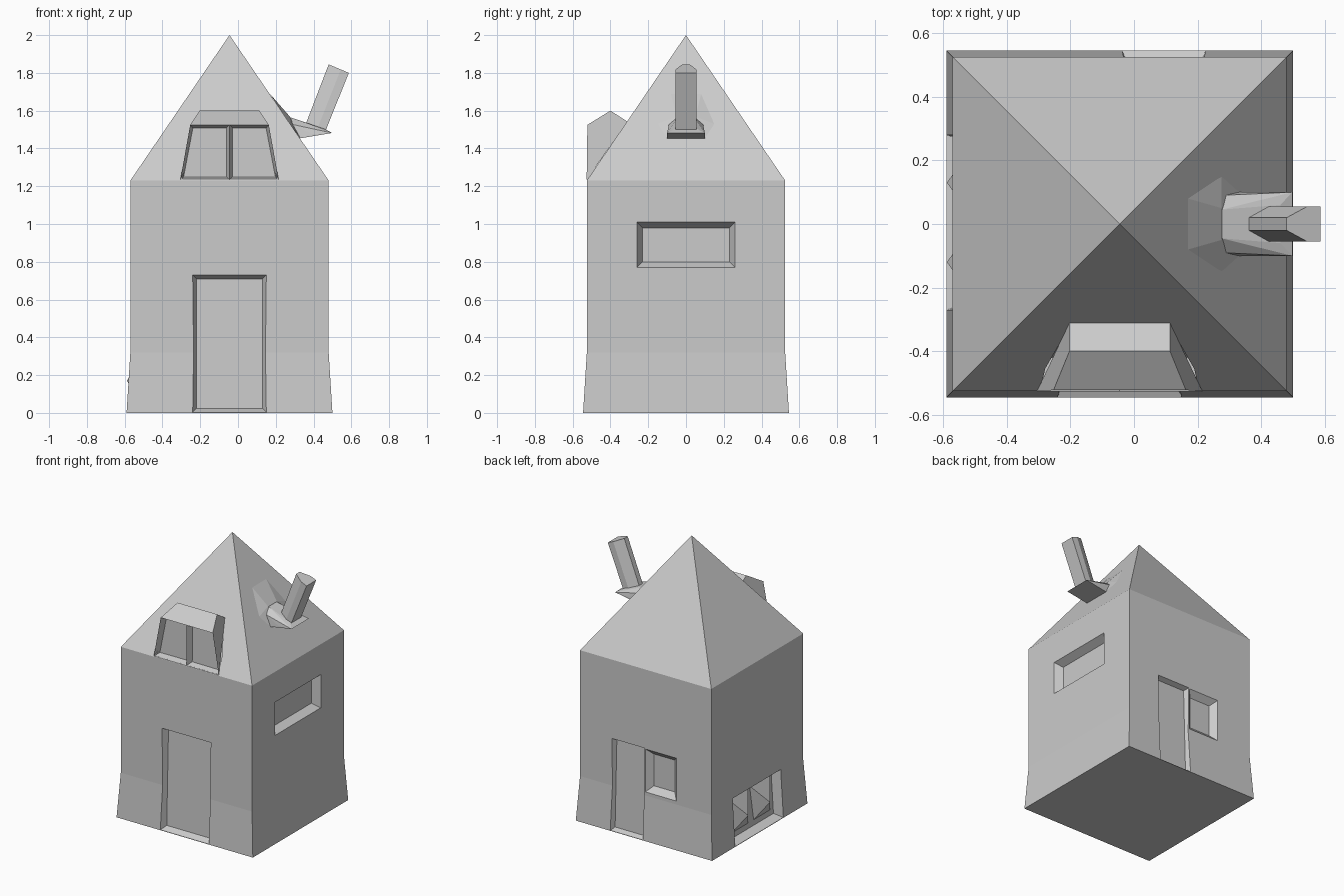
import bpy, bmesh
from mathutils import Vector

if "Cube" in bpy.data.objects:
    bpy.data.objects.remove(bpy.data.objects["Cube"])

CX = -0.045          # house axis
EAVE, APEX = 1.23, 2.0


def to_object(name, bm):
    bmesh.ops.recalc_face_normals(bm, faces=bm.faces)
    me = bpy.data.meshes.new(name)
    bm.to_mesh(me)
    bm.free()
    ob = bpy.data.objects.new(name, me)
    bpy.context.collection.objects.link(ob)
    return ob


def hull(name, pts):
    bm = bmesh.new()
    vs = [bm.verts.new(p) for p in pts]
    r = bmesh.ops.convex_hull(bm, input=vs)
    junk = {v for v in r["geom_interior"] + r["geom_unused"]
            if isinstance(v, bmesh.types.BMVert)}
    bmesh.ops.delete(bm, geom=list(junk), context='VERTS')
    return to_object(name, bm)


def mirror_y(pts):
    return [(x, s * y, z) for x, y, z in pts for s in (-1, 1)]


def cut(target, cutter):
    cutter.hide_render = True
    m = target.modifiers.new("cut", 'BOOLEAN')
    m.object, m.operation, m.solver = cutter, 'DIFFERENCE', 'EXACT'
    bpy.context.view_layer.objects.active = target
    bpy.ops.object.modifier_apply(modifier=m.name)
    bpy.data.objects.remove(cutter)


def half(z):
    return 0.525 + 0.02 * max(0, 1 - z / 0.32)


def on_wall(side, u, z, zs, d):
    # point at depth d behind the wall surface taken at height zs
    h = half(zs) - d
    return Vector({'front': (u, -h, z), 'back': (u, h, z),
                   'right': (CX + h, u, z), 'left': (CX - h, u, z)}[side])


def recess(body, side, u0, u1, z0, z1, b, d):
    pts = []
    for u, su in ((u0, 1), (u1, -1)):
        for z, sz in ((z0, 1), (z1, -1)):
            outer = on_wall(side, u, z, z, 0)
            inner = on_wall(side, u + su * b, z + sz * b, z, d)
            pts += [inner, outer + 0.5 * (outer - inner)]
    cut(body, hull("cutter", pts))


# walls flaring at the foot, with pyramid roof
bm = bmesh.new()
rings = []
for z in (0, 0.32, EAVE):
    h = half(z)
    rings.append([bm.verts.new((CX + sx * h, sy * h, z))
                  for sx, sy in ((-1, -1), (1, -1), (1, 1), (-1, 1))])
tip = bm.verts.new((CX, 0, APEX))
bm.faces.new(rings[0][::-1])
for i in range(4):
    j = (i + 1) % 4
    for a, b in zip(rings, rings[1:]):
        bm.faces.new((a[i], a[j], b[j], b[i]))
    bm.faces.new((rings[2][i], rings[2][j], tip))
house = to_object("house_body", bm)

# doors and windows
recess(house, 'front', -0.24, 0.15, 0.003, 0.73, 0.02, 0.045)
recess(house, 'right', -0.26, 0.26, 0.77, 1.01, 0.03, 0.055)
recess(house, 'back', -0.037, 0.225, 0.003, 0.66, 0.015, 0.035)
recess(house, 'back', -0.29, -0.043, 0.345, 0.655, 0.04, 0.04)
recess(house, 'left', -0.27, 0.28, 0.003, 0.345, 0.02, 0.065)

# pyramid panels in the low side window
for i, yc in enumerate((-0.12, 0.13)):
    base = [(-0.5, yc + a, z) for a in (-0.125, 0.125) for z in (0.025, 0.32)]
    hull(f"window_pyramid_{i}", base + [(-0.588, yc, 0.17)])

# dormer outline: half width, y, z
prof = [(0.26, -0.526, 1.235), (0.208, -0.522, 1.525),
        (0.158, -0.40, 1.60), (0.158, -0.31, 1.542)]
cutter_pts = [(CX + s * (w - 0.006), y, z) for w, y, z in prof[1:] for s in (-1, 1)]
cutter_pts += [(CX + s * 0.25, y, 1.237) for y in (-0.54, -0.42) for s in (-1, 1)]
cut(house, hull("cutter", cutter_pts))

# dormer shell with two recessed panes
bm = bmesh.new()
L = [bm.verts.new((CX - w, y, z)) for w, y, z in prof]
R = [bm.verts.new((CX + w, y, z)) for w, y, z in prof]
M = [bm.verts.new((CX, y, z)) for w, y, z in prof[:2]]
panes = [bm.faces.new((L[0], M[0], M[1], L[1])),
         bm.faces.new((M[0], R[0], R[1], M[1]))]
bm.faces.new((L[1], M[1], R[1], R[2], L[2]))
bm.faces.new((L[2], R[2], R[3], L[3]))
bm.faces.new((L[0], L[1], L[2], L[3]))
bm.faces.new((R[3], R[2], R[1], R[0]))
bm.normal_update()
bmesh.ops.inset_individual(bm, faces=panes, thickness=0.022, depth=-0.045)
to_object("dormer", bm)

# chimney pipe: section (across, half depth) swept from elbow to top
section = [(0, 0.02), (0.6, 0.055), (1, 0.055)]
pipe = []
for (x0, z0), (x1, z1) in (((0.355, 1.52), (0.46, 1.485)),
                           ((0.48, 1.845), (0.587, 1.80))):
    pipe += [(x0 + (x1 - x0) * u, y, z0 + (z1 - z0) * u) for u, y in section]
hull("chimney_pipe", mirror_y(pipe))

# elbow plate and flared roof collar
hull("chimney_elbow", mirror_y([
    (0.275, 0.045, 1.565), (0.36, 0.055, 1.53), (0.46, 0.06, 1.503),
    (0.40, 0.10, 1.475), (0.498, 0.10, 1.482), (0.325, 0.10, 1.453),
    (0.275, 0.09, 1.53)]))
hull("chimney_collar", mirror_y([
    (0.17, 0.08, 1.688), (0.275, 0.05, 1.568), (0.275, 0.15, 1.53),
    (0.33, 0.10, 1.455)]))
